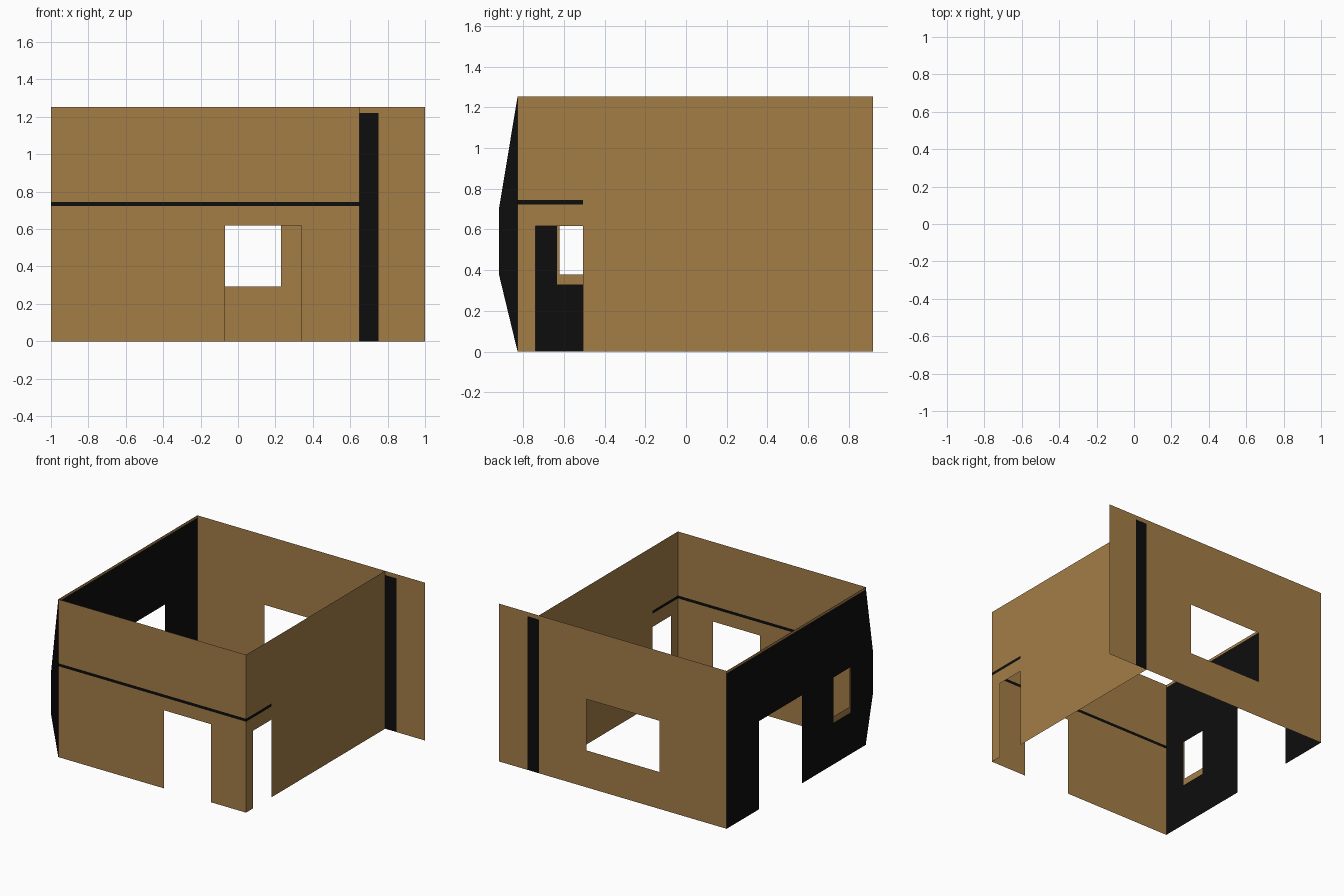
import bpy, bmesh

if "Cube" in bpy.data.objects:
    bpy.data.objects.remove(bpy.data.objects["Cube"])


def material(name, rgb):
    m = bpy.data.materials.new(name)
    m.diffuse_color = (*rgb, 1)
    m.use_nodes = True
    m.node_tree.nodes["Principled BSDF"].inputs["Base Color"].default_value = m.diffuse_color
    return m


MATS = [material("tan_board", (0.37, 0.205, 0.062)),
        material("black_paint", (0.004, 0.004, 0.004))]
TAN, BLACK = 0, 1


def inside(rect, u, v):
    return rect[0] < u < rect[1] and rect[2] < v < rect[3]


def wall(name, place, rect, holes=(), patches=(), base=TAN, flip=False, fin=None):
    """Sheet wall on rect (u0, u1, z0, z1) with cut openings and painted patches."""
    rects = [rect, *holes, *[p[0] for p in patches]]
    us = sorted({c for r in rects for c in r[:2]})
    vs = sorted({c for r in rects for c in r[2:]})
    bm = bmesh.new()

    def face(points, mat):
        f = bm.faces.new([bm.verts.new(place(u, v)) for u, v in points])
        f.material_index = mat
        if flip:
            f.normal_flip()

    for u0, u1 in zip(us, us[1:]):
        for v0, v1 in zip(vs, vs[1:]):
            cu, cv = (u0 + u1) / 2, (v0 + v1) / 2
            if any(inside(h, cu, cv) for h in holes):
                continue
            mat = base
            for r, m in patches:
                if inside(r, cu, cv):
                    mat = m
            face([(u0, v0), (u1, v0), (u1, v1), (u0, v1)], mat)
    if fin:
        face(fin, base)
    bmesh.ops.remove_doubles(bm, verts=bm.verts, dist=1e-5)
    me = bpy.data.meshes.new(name)
    bm.to_mesh(me)
    bm.free()
    for m in MATS:
        me.materials.append(m)
    bpy.context.collection.objects.link(bpy.data.objects.new(name, me))


H = 1.253                  # wall height
X0, X1 = -1.0, 0.65        # room sides
Y0, Y1 = -0.827, 0.918     # room front and back
LINE = (0.722, 0.745)      # painted band height

# Front wall with doorway and thin band
wall("front_wall", lambda u, v: (u, Y0, v), (X0, X1, 0, H),
     holes=[(-0.07, 0.34, 0, 0.62)],
     patches=[((X0, X1, *LINE), BLACK)])

# Right wall with narrow doorway and short band
wall("right_wall", lambda u, v: (X1, u, v), (Y0, Y1, 0, H),
     holes=[(-0.74, -0.507, 0, 0.617)],
     patches=[((Y0, -0.507, *LINE), BLACK)])

# Back wall, longer than the room, with window and upright stripe
wall("back_wall", lambda u, v: (u, Y1, v), (X0, 1.0, 0, H),
     holes=[(-0.41, 0.23, 0.293, 0.70)],
     patches=[((X1, 0.75, 0, 1.22), BLACK)], flip=True)

# Black left wall with doorway, bare window sill and top edge, and angled front fin
wall("left_wall", lambda u, v: (X0, u, v), (Y0, Y1, 0, H),
     holes=[(-0.025, 0.515, 0, 0.70), (-0.622, -0.42, 0.38, 0.69)],
     patches=[((-0.633, -0.42, 0.33, 0.69), TAN), ((Y0, Y1, 1.233, H), TAN)],
     base=BLACK, flip=True,
     fin=[(Y0, 0), (Y0, H), (-0.918, 0.705), (-0.918, 0.377)])
